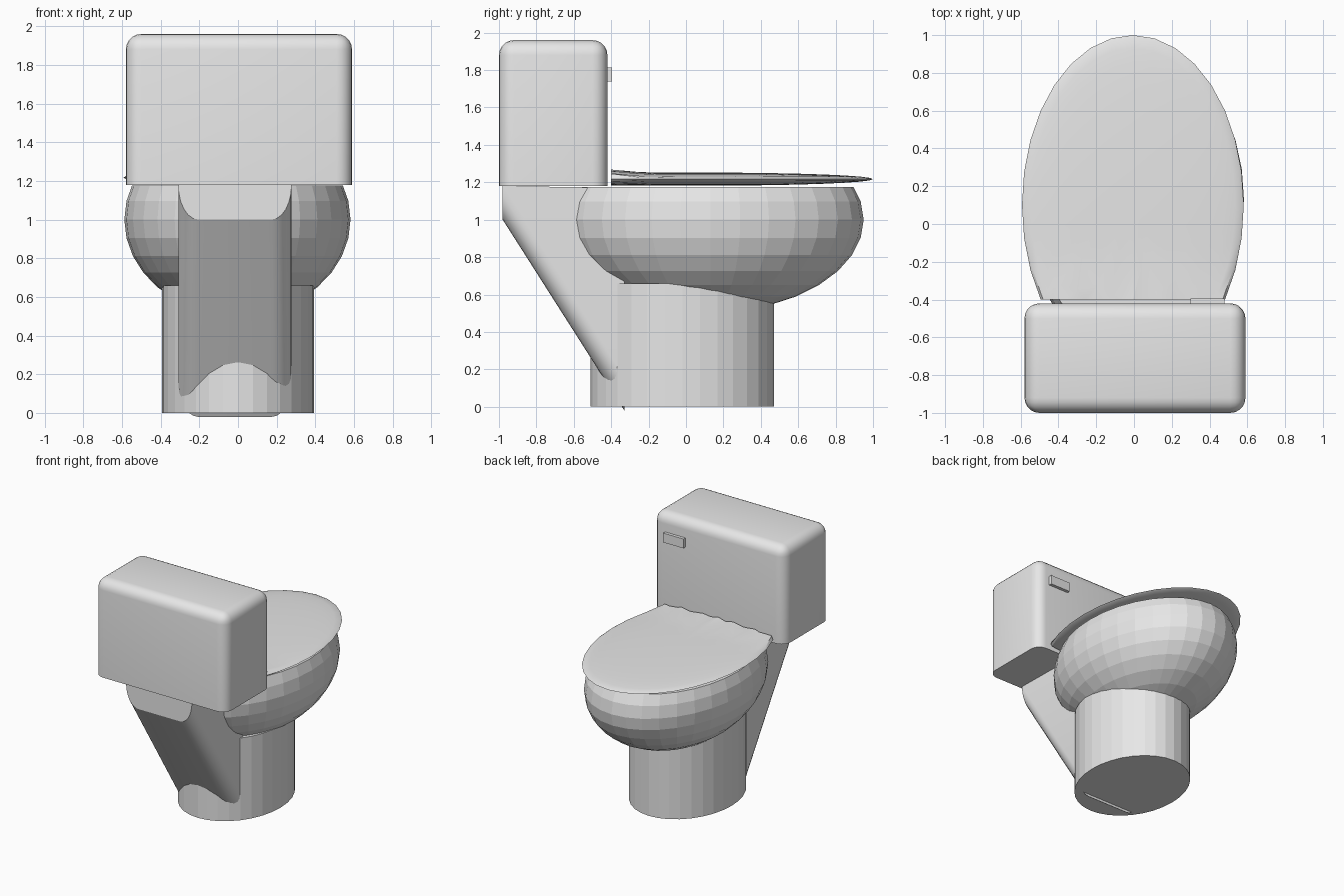
import bpy, bmesh, math
from mathutils import Vector, Matrix

cube = bpy.data.objects.get("Cube")
if cube:
    bpy.data.objects.remove(cube, do_unlink=True)

# One glazed grey for everything
grey = bpy.data.materials.new("porcelain_grey")
grey.use_nodes = True
grey.diffuse_color = (0.8, 0.8, 0.8, 1)
grey.node_tree.nodes["Principled BSDF"].inputs["Base Color"].default_value = (0.8, 0.8, 0.8, 1)


def finish(bm, name, smooth=None):
    bmesh.ops.recalc_face_normals(bm, faces=bm.faces)
    mesh = bpy.data.meshes.new(name)
    bm.to_mesh(mesh)
    bm.free()
    mesh.materials.append(grey)
    obj = bpy.data.objects.new(name, mesh)
    bpy.context.collection.objects.link(obj)
    if smooth:
        bpy.ops.object.select_all(action='DESELECT')
        obj.select_set(True)
        bpy.context.view_layer.objects.active = obj
        bpy.ops.object.shade_smooth_by_angle(angle=math.radians(smooth))
    return obj


def placed(center, size):
    return Matrix.Translation(center) @ Matrix.Diagonal((*size, 1))


def cut(bm, point, normal):
    """Remove everything on the normal's side and cap the opening."""
    geom = bm.verts[:] + bm.edges[:] + bm.faces[:]
    res = bmesh.ops.bisect_plane(bm, geom=geom, plane_co=point, plane_no=normal, clear_outer=True)
    edges = [e for e in res["geom_cut"] if isinstance(e, bmesh.types.BMEdge)]
    bmesh.ops.edgeloop_fill(bm, edges=edges)


# Pedestal: oval column
bm = bmesh.new()
bmesh.ops.create_cone(bm, cap_ends=True, segments=32, radius1=1, radius2=1, depth=1,
                      matrix=placed((0, -0.02, 0.33), (0.393, 0.49, 0.66)))
finish(bm, "pedestal")

# Bowl: faceted ellipsoid with a flat rim
bm = bmesh.new()
bmesh.ops.create_uvsphere(bm, u_segments=32, v_segments=16, radius=1,
                          matrix=placed((-0.003, 0.13, 1.0), (0.585, 0.82, 0.495)))
cut(bm, (0, 0, 1.175), (0, 0, 1))
finish(bm, "bowl")

# Neck: sloping support with rounded rear edges, lofted across x
bm = bmesh.new()
half, flat, rise, back, end = 0.293, 0.19, 0.18, -0.98, -0.33
steps = 6
side = []
for i in range(steps + 1):
    a = math.pi / 2 * i / steps
    side.append((flat + (half - flat) * math.sin(a), rise * (1 - math.cos(a))))
stations = [(-x, d) for x, d in reversed(side)] + side
rings = []
for x, d in stations:
    low = 1.0 + d
    section = [(back, 1.18), (back, min(low, 1.179)), (end, low - 1.57 * (end - back)), (end, 1.17)]
    rings.append([bm.verts.new((x - 0.016, y, z)) for y, z in section])
for a, b in zip(rings, rings[1:]):
    for k in range(4):
        j = (k + 1) % 4
        bm.faces.new((a[k], a[j], b[j], b[k]))
bm.faces.new(rings[0])
bm.faces.new(rings[-1])
finish(bm, "neck", 30)

# Tank: box with rounded upright and top edges
bm = bmesh.new()
bmesh.ops.create_cube(bm, size=1, matrix=placed((0.005, -0.71, 1.57), (1.17, 0.58, 0.78)))
edges = [e for e in bm.edges if max(v.co.z for v in e.verts) > 1.5]
bmesh.ops.bevel(bm, geom=edges, offset=0.08, segments=5, profile=0.5, affect='EDGES')
finish(bm, "tank", 40)

# Flush button
bm = bmesh.new()
bmesh.ops.create_cube(bm, size=1, matrix=placed((0.39, -0.41, 1.777), (0.18, 0.03, 0.075)))
finish(bm, "flush_button")

# Lid: thin lens cut straight at the hinge, with small folds there
bm = bmesh.new()
bmesh.ops.create_uvsphere(bm, u_segments=32, v_segments=16, radius=1,
                          matrix=placed((-0.006, 0.1, 1.217), (0.587, 0.9, 0.035)))
cut(bm, (0, -0.4, 0), (0, -1, 0))
for v in bm.verts:
    t = max(0.0, (-0.2 - v.co.y) / 0.2)
    if v.co.z > 1.218:
        v.co.z += 0.022 * t * (0.6 + 0.4 * math.cos(v.co.x * 40))
    elif v.co.z < 1.216:
        v.co.z -= 0.006 * t
finish(bm, "lid", 30)
